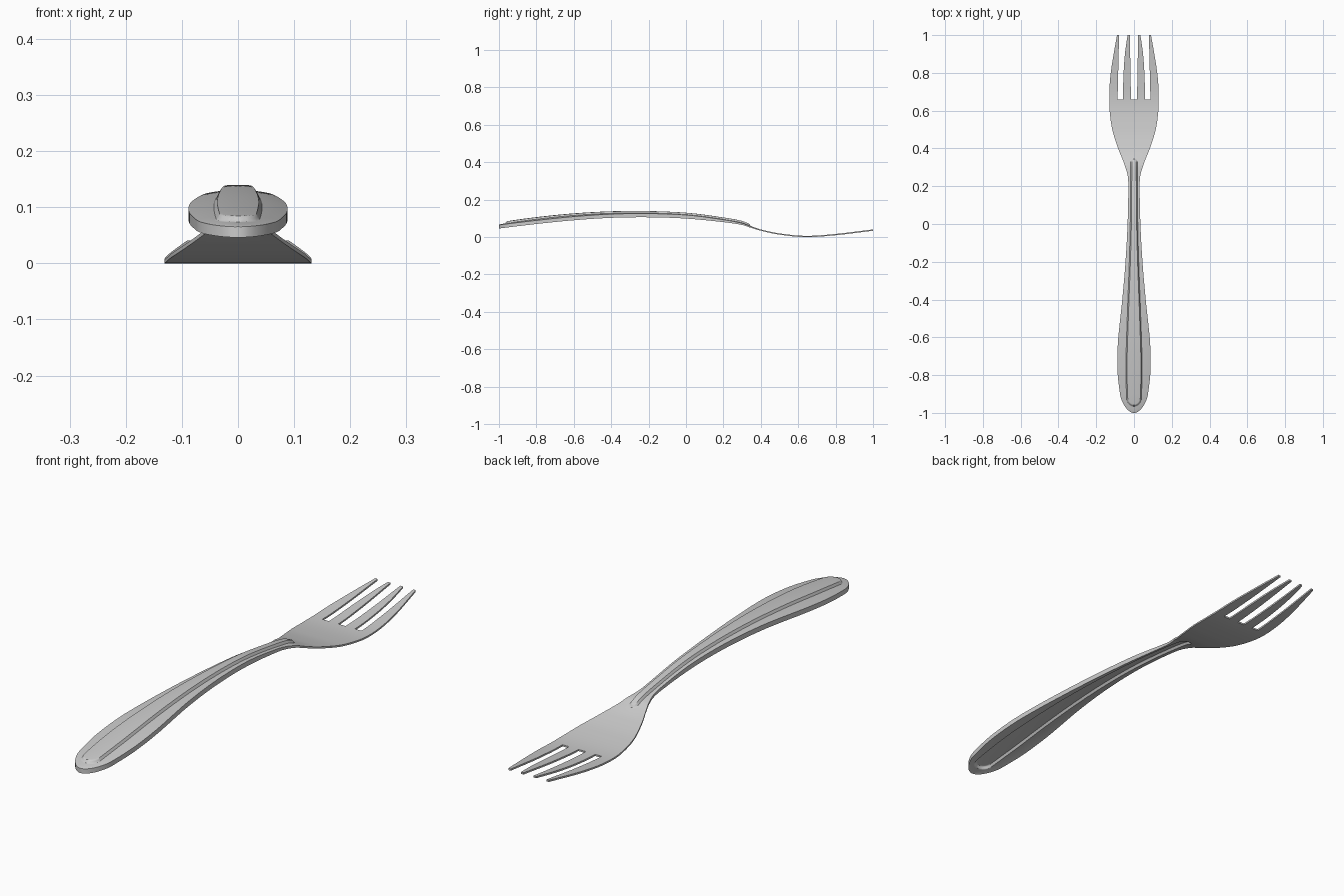
import bpy, bmesh, math

cube = bpy.data.objects.get("Cube")
if cube:
    bpy.data.objects.remove(cube, do_unlink=True)


def curve(*pts):
    """Smooth interpolation through (position, value) points."""
    def slope(i):
        a, b = pts[max(i - 1, 0)], pts[min(i + 1, len(pts) - 1)]
        return (b[1] - a[1]) / (b[0] - a[0])

    def value(t):
        i = 0
        while i < len(pts) - 2 and t > pts[i + 1][0]:
            i += 1
        (t0, v0), (t1, v1) = pts[i], pts[i + 1]
        h = t1 - t0
        u = min(max((t - t0) / h, 0), 1)
        return ((1 + 2 * u) * (1 - u) ** 2 * v0 + u * (1 - u) ** 2 * h * slope(i)
                + u * u * (3 - 2 * u) * v1 + u * u * (u - 1) * h * slope(i + 1))
    return value


def smoothstep(a, b, t):
    u = min(max((t - a) / (b - a), 0), 1)
    return u * u * (3 - 2 * u)


# Profiles along the length
outline = curve((-1, .058), (-.9, .074), (-.8, .086), (-.7, .088), (-.6, .083), (-.4, .062),
                (-.2, .045), (0, .034), (.2, .03), (.26, .034), (.33, .056), (.4, .084),
                (.5, .115), (.6, .129), (.66, .131), (.75, .128), (.85, .116), (1, .09))
underside = curve((-1, .046), (-.8, .07), (-.6, .09), (-.4, .103), (-.2, .106), (0, .099),
                  (.2, .08), (.3, .065), (.34, .052), (.4, .034), (.5, .013), (.64, 0),
                  (.8, .01), (1, .034))
thickness = curve((-1, .019), (0, .019), (.2, .013), (.3, .009), (.36, .007), (1, .007))
rib_width = curve((-1, .034), (-.9, .04), (-.75, .043), (-.5, .036), (-.2, .025),
                  (0, .02), (.36, .017))
inner_tine_edge = curve((.66, .058), (.78, .056), (.9, .048), (1, .034))

RIB_START, RIB_END, SLOT = -.965, .345, .66
STEP = .006


def half_width(y):
    w = outline(y)
    if y < -.9:
        w *= math.sqrt(max(1 - ((-.9 - y) / .1) ** 2, .003))
    return w


def columns(y):
    """Positions across one half, following rib edges then tine edges."""
    w = half_width(y)
    r = min(rib_width(y), .6 * w)
    step = min(STEP, r * .4)
    blend = smoothstep(.36, .6, y)
    t = max(y - SLOT, 0) / (1 - SLOT)
    handle = (0, r * .45, r - step, r, w)
    head = (0, .016 + .006 * t, inner_tine_edge(y), .087 - .008 * t, w)
    marks = [a + (b - a) * blend for a, b in zip(handle, head)]
    xs = [0]
    for a, b, n in zip(marks, marks[1:], COUNTS):
        xs += [a + (b - a) * k / n for k in range(1, n + 1)]
    return [-x for x in reversed(xs[1:])] + xs


def height(x, y):
    """Lower surface: curved length, arched section and stamped rib."""
    w = half_width(y)
    arch = .1 * w * (1 - (x / w) ** 2) * (1 - smoothstep(.25, .4, y))
    r = rib_width(y)
    past_end = max(0, y - (RIB_END - r), (RIB_START + r) - y)
    depth = r - math.hypot(x, past_end)
    rib = .009 * min(max(depth / STEP, 0), 1)
    return underside(y) + arch + rib


# Subdivisions: centre gap, inner tine, gap, outer tine
COUNTS = (4, 5, 3, 6)
rows = [-1]
for start, stop, n in ((-1, -.995, 4), (-.995, -.97, 7), (-.97, -.9, 18), (-.9, .3, 60),
                       (.3, .36, 16), (.36, SLOT, 22), (SLOT, 1, 22)):
    rows += [start + (stop - start) * k / n for k in range(1, n + 1)]

gap_a, gap_b, gap_c = COUNTS[0], sum(COUNTS[:2]), sum(COUNTS[:3])
half = sum(COUNTS)


def is_slot(j):
    k = j - half if j >= half else half - 1 - j
    return k < gap_a or gap_b <= k < gap_c


# Fork body with tines
bm = bmesh.new()
lower, upper = [], []
for y in rows:
    xs = columns(y)
    lower.append([bm.verts.new((x, y, height(x, y))) for x in xs])
    upper.append([bm.verts.new((x, y, height(x, y) + thickness(y))) for x in xs])
partner = {u: l for ur, lr in zip(upper, lower) for u, l in zip(ur, lr)}

top_faces = []
for i in range(len(rows) - 1):
    for j in range(2 * half):
        if rows[i] > SLOT - .001 and is_slot(j):
            continue
        quad = (upper[i][j], upper[i][j + 1], upper[i + 1][j + 1], upper[i + 1][j])
        top_faces.append(bm.faces.new(quad))
rim = [e for e in bm.edges if len(e.link_faces) == 1]
for face in top_faces:
    bm.faces.new([partner[v] for v in reversed(face.verts)])
for edge in rim:
    a, b = edge.verts
    bm.faces.new((a, b, partner[b], partner[a]))
bmesh.ops.delete(bm, geom=[v for v in bm.verts if not v.link_faces], context='VERTS')
bmesh.ops.recalc_face_normals(bm, faces=bm.faces)

mesh = bpy.data.meshes.new("fork")
bm.to_mesh(mesh)
bm.free()
fork = bpy.data.objects.new("fork", mesh)
bpy.context.collection.objects.link(fork)
bpy.ops.object.select_all(action='DESELECT')
fork.select_set(True)
bpy.context.view_layer.objects.active = fork
bpy.ops.object.shade_smooth_by_angle(angle=math.radians(35))
